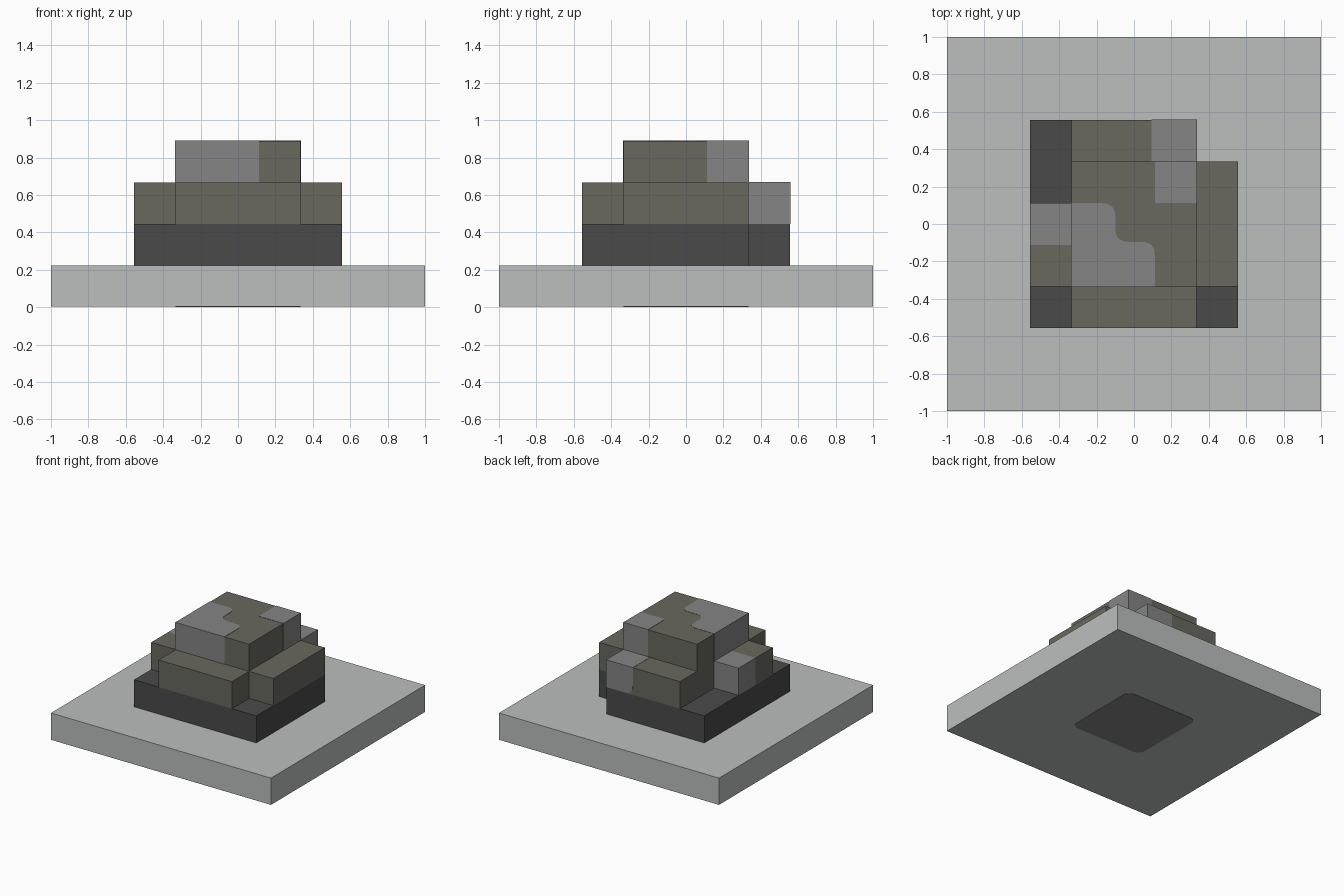
import bpy, bmesh
from mathutils import Vector

cube = bpy.data.objects.get("Cube")
if cube:
    bpy.data.objects.remove(cube, do_unlink=True)

UNIT = 2 / 9      # one block of the stepped mound
E = 0.01          # how far coloured patches stand proud, in blocks


def material(name, srgb):
    lin = [((c / 255 + 0.055) / 1.055) ** 2.4 for c in srgb]
    m = bpy.data.materials.new(name)
    m.use_nodes = True
    m.diffuse_color = (*lin, 1)
    bsdf = m.node_tree.nodes["Principled BSDF"]
    bsdf.inputs["Base Color"].default_value = (*lin, 1)
    bsdf.inputs["Roughness"].default_value = 0.9
    return m


PALE = material("pale_stone", (187, 191, 190))
DARK = material("dark_stone", (74, 74, 74))
OLIVE = material("olive_stone", (104, 104, 95))
GREY = material("mid_grey_stone", (133, 133, 133))


def round_corners(points, rounded, radius=0.32, steps=6):
    """Replace the chosen corners of a polygon with smooth curves."""
    out = []
    for i, p in enumerate(points):
        p = Vector(p)
        if i not in rounded:
            out.append(p)
            continue
        before = Vector(points[i - 1]) - p
        after = Vector(points[(i + 1) % len(points)]) - p
        a = p + before.normalized() * radius
        b = p + after.normalized() * radius
        for s in range(steps + 1):
            t = s / steps
            out.append(a * (1 - t) ** 2 + p * 2 * t * (1 - t) + b * t * t)
    return out


def prism(name, points, low, high, mat, rounded=(), along="z"):
    """Extrude a polygon, given in blocks, along z or y."""
    bm = bmesh.new()
    verts = []
    for p in round_corners(points, rounded):
        co = (p.x, p.y, low) if along == "z" else (p.x, low, p.y)
        verts.append(bm.verts.new(Vector(co) * UNIT))
    face = bm.faces.new(verts)
    ext = bmesh.ops.extrude_face_region(bm, geom=[face])
    shift = Vector((0, 0, 1) if along == "z" else (0, 1, 0)) * (high - low) * UNIT
    bmesh.ops.translate(
        bm, vec=shift,
        verts=[v for v in ext["geom"] if isinstance(v, bmesh.types.BMVert)])
    bmesh.ops.recalc_face_normals(bm, faces=bm.faces)
    mesh = bpy.data.meshes.new(name)
    bm.to_mesh(mesh)
    bm.free()
    mesh.materials.append(mat)
    obj = bpy.data.objects.new(name, mesh)
    bpy.context.collection.objects.link(obj)
    return obj


def rect(x0, x1, y0, y1):
    return [(x0, y0), (x1, y0), (x1, y1), (x0, y1)]


# Base slab with a rounded patch underneath
prism("base_slab", rect(-4.5, 4.5, -4.5, 4.5), E, 1, PALE)
prism("underside_patch", rect(-1.5, 1.5, -1.5, 1.5), 0, 2 * E, GREY, range(4))

# Dark footing with one back corner missing
prism("footing", [(-2.5, -2.5), (2.5, -2.5), (2.5, 1.5), (1.5, 1.5),
                  (1.5, 2.5), (-2.5, 2.5)], 1, 2, DARK)

# Cross-shaped middle tier, its short arm ended by a grey block
prism("middle_tier", [(-1.5, -2.5), (1.5, -2.5), (1.5, -1.5), (2.5, -1.5),
                      (2.5, 1.5), (1.5, 1.5), (1.5, 2.5), (-1.5, 2.5),
                      (-1.5, -0.5), (-2.5, -0.5), (-2.5, -1.5), (-1.5, -1.5)],
      2, 3, OLIVE)
prism("right_arm_block", rect(-2.5, -1.5, -0.5, 0.5), 2, 3, GREY)
prism("back_arm_patch", rect(0.42, 1.5 + E, 2, 3 + E), 1.5, 2.5 + E, GREY,
      rounded=[0], along="y")

# Top block with two grey patches running down its sides
prism("top_block", rect(-1.5, 1.5, -1.5, 1.5), 3, 4, OLIVE)
low = -1.5 - E
prism("top_front_patch", [(low, low), (0.5, low), (0.5, -0.43), (-0.45, -0.43),
                          (-0.45, 0.5), (low, 0.5)],
      3, 4 + E, GREY, rounded=[2, 3, 4])
prism("top_back_patch", rect(0.5, 1.5 + E, 0.5, 1.5 + E), 3, 4 + E, GREY)
